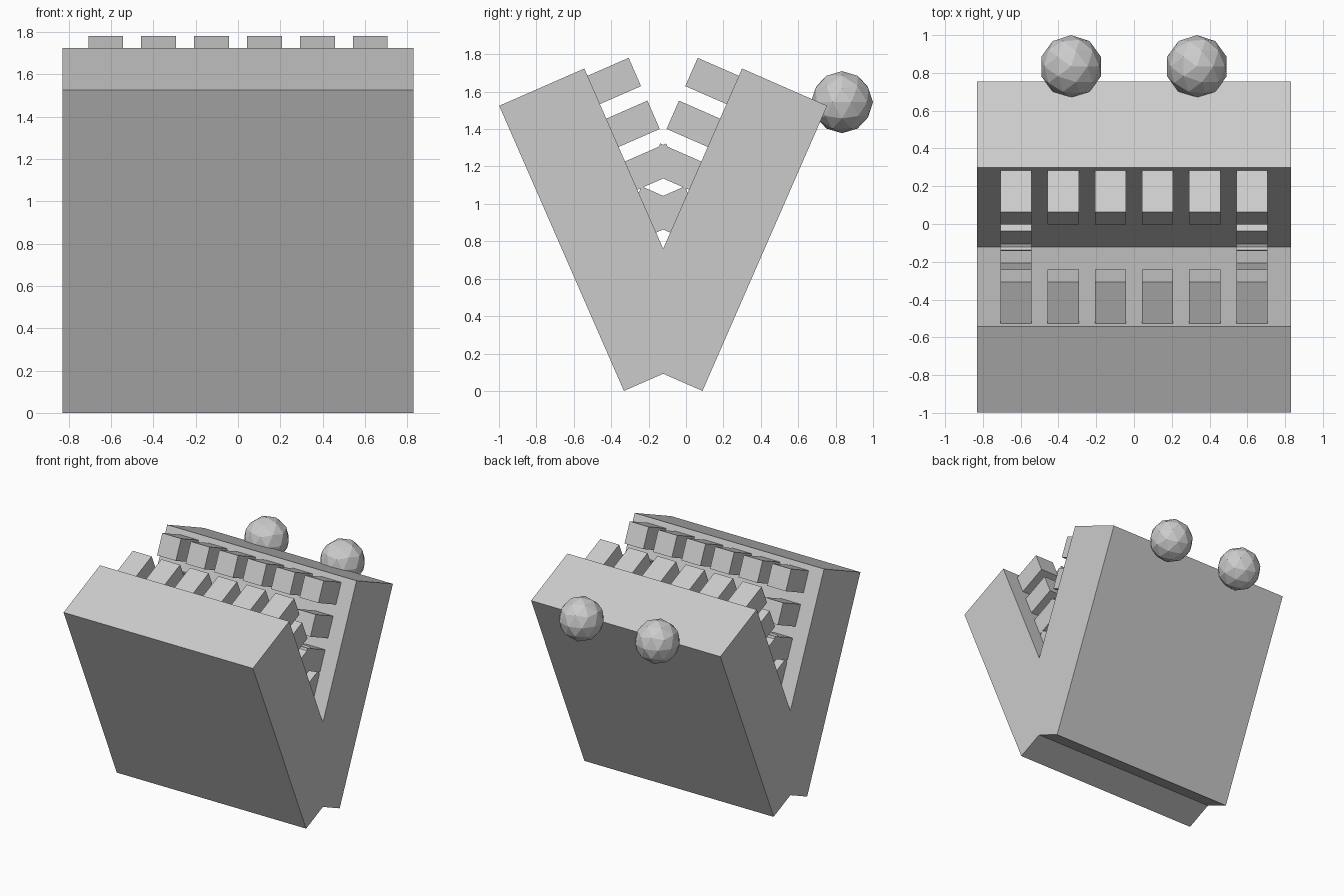
import bpy, math
from mathutils import Matrix, Vector

if "Cube" in bpy.data.objects:
    bpy.data.objects.remove(bpy.data.objects["Cube"])

MID_Y = -0.122             # plane where the two jaws mirror each other
TILT = math.atan2(0.667, 1.525)
LENGTH, WIDTH, THICK = 1.664, 1.66, 0.497
TOOTH_W, TOOTH_D, PITCH = 0.165, 0.24, 0.25


def jaw_matrix(side):
    """Frame at the outer bottom edge: local z runs up the jaw, local y points outward."""
    return (Matrix.Translation((0, MID_Y + side * 0.21, 0))
            @ Matrix.Rotation(-side * TILT, 4, 'X'))


def block(name, side, centre, size):
    bpy.ops.mesh.primitive_cube_add(size=1)
    ob = bpy.context.object
    ob.name = name
    ob.data.transform(Matrix.Diagonal((*size, 1)))
    x, y, z = centre
    ob.matrix_world = jaw_matrix(side) @ Matrix.Translation((x, y * side, z))
    return ob


for side, label in ((-1, "front"), (1, "back")):
    # Jaw slab
    block(f"{label}_jaw", side, (0, -THICK / 2, LENGTH / 2), (WIDTH, THICK, LENGTH))
    # Teeth: full row at the mouth opening, then one at each end going inward
    for row in range(4):
        z = LENGTH - 0.125 - row * PITCH
        for col in (range(6) if row == 0 else (0, 5)):
            block(f"{label}_tooth", side,
                  ((col - 2.5) * PITCH, -THICK - TOOTH_D / 2 + 0.01, z),
                  (TOOTH_W, TOOTH_D + 0.02, TOOTH_W))

# Low-poly eyes on the outer edge of the back jaw
for x in (-0.333, 0.333):
    bpy.ops.mesh.primitive_ico_sphere_add(subdivisions=2, radius=0.166,
                                          location=(x, 0.834, 1.544))
    bpy.context.object.name = "eye"
